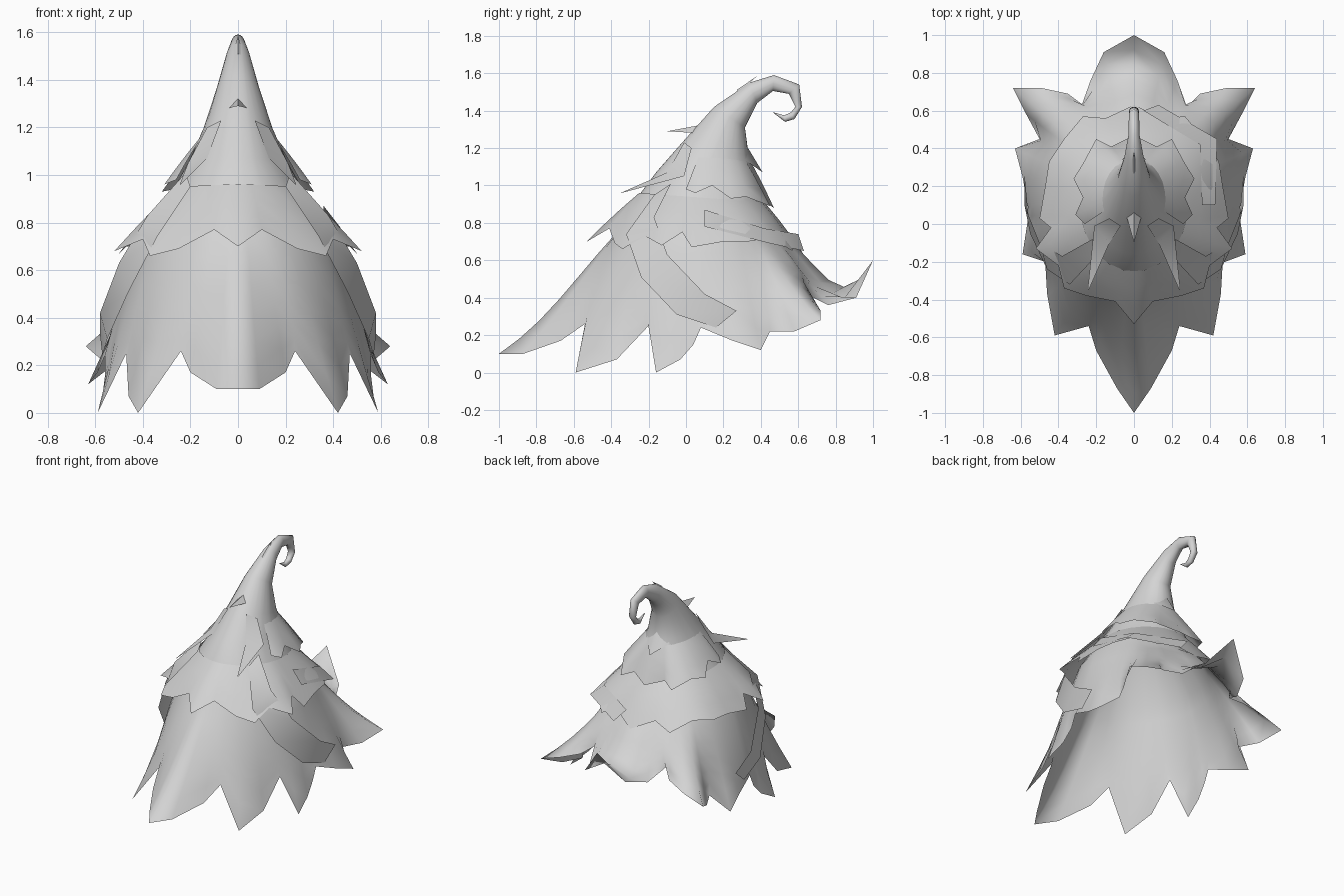
import bpy, bmesh, math
from mathutils import Vector

if "Cube" in bpy.data.objects:
    bpy.data.objects.remove(bpy.data.objects["Cube"])

grey = bpy.data.materials.new("light_grey")
grey.diffuse_color = (0.66, 0.66, 0.66, 1)
grey.use_nodes = True
grey.node_tree.nodes["Principled BSDF"].inputs["Base Color"].default_value = grey.diffuse_color


def finish(name, bm, angle=75):
    bmesh.ops.remove_doubles(bm, verts=bm.verts, dist=0.0005)
    bmesh.ops.recalc_face_normals(bm, faces=bm.faces)
    me = bpy.data.meshes.new(name)
    bm.to_mesh(me)
    bm.free()
    me.materials.append(grey)
    ob = bpy.data.objects.new(name, me)
    bpy.context.collection.objects.link(ob)
    bpy.ops.object.select_all(action='DESELECT')
    ob.select_set(True)
    bpy.context.view_layer.objects.active = ob
    bpy.ops.object.shade_smooth_by_angle(angle=math.radians(angle))
    return ob


def grid(bm, rows, closed):
    vs = [[bm.verts.new(p) for p in r] for r in rows]
    n = len(rows[0])
    for a, b in zip(vs, vs[1:]):
        for i in range(n if closed else n - 1):
            j = (i + 1) % n
            bm.faces.new((a[i], a[j], b[j], b[i]))


def mirrored(half, closed):
    """Complete a rim given from front to back centre."""
    other = half[-2:0:-1] if closed else half[-2::-1]
    return half + [(-p[0],) + tuple(p[1:]) for p in other]


def ring(station, angles):
    """Tilted ellipse: front y, z, back y, z, half width."""
    yf, zf, yb, zb, w = station
    out = []
    for a in angles:
        t = (1 - math.cos(a)) / 2
        out.append(Vector((w * math.sin(a), yf + (yb - yf) * t, zf + (zb - zf) * t)))
    return out


def softened(pts, passes):
    """Average out the teeth, keeping the front and back centres."""
    n = len(pts)
    fixed = (0, n // 2)
    for _ in range(passes):
        pts = [p if i in fixed else p * 0.5 + (pts[i - 1] + pts[(i + 1) % n]) * 0.25
               for i, p in enumerate(pts)]
    return pts


def draped(name, stations, half, cy, bulge, steps, closed=True, passes=0, angle=75):
    """Rings lofted downwards into a jagged rim; fourth rim value is a sag."""
    rim = mirrored(half, closed)
    angles = [math.atan2(p[0], -(p[1] - cy)) for p in rim]
    rows = [ring(s, angles) for s in stations]
    top = rows[-1]
    tips = [Vector(p[:3]) for p in rim]
    soft = softened(tips, passes)
    for k in range(1, steps + 1):
        t = k / steps
        row = []
        for a, tip, smooth, p in zip(top, tips, soft, rim):
            sag = p[3] if len(p) > 3 else 0
            q = a.lerp(tip if sag else smooth.lerp(tip, t ** 2), t)
            s = math.sin(math.pi * t)
            out = Vector((q.x, q.y - cy, 0)).normalized()
            # sagging columns first swell, then dip towards the tip
            dip = math.sin(math.pi * t ** 1.5)
            q += out * bulge * s * (0 if sag else 1) - Vector((0, 0, sag * dip))
            row.append(q)
        rows.append(row)
    bm = bmesh.new()
    grid(bm, rows, closed)
    return finish(name, bm, angle)


# Curled spire and flared skirt in one shell, tip first
body = [
    (0.465, 1.39, 0.466, 1.392, 0.002), (0.53, 1.34, 0.525, 1.375, 0.014),
    (0.58, 1.355, 0.56, 1.39, 0.02), (0.62, 1.42, 0.585, 1.42, 0.025),
    (0.605, 1.54, 0.55, 1.49, 0.027), (0.47, 1.59, 0.465, 1.505, 0.03),
    (0.34, 1.55, 0.38, 1.44, 0.05), (0.15, 1.42, 0.315, 1.31, 0.088),
    (-0.02, 1.23, 0.335, 1.16, 0.145), (-0.16, 1.07, 0.37, 1.05, 0.205),
    (-0.25, 0.95, 0.42, 0.90, 0.28), (-0.36, 0.76, 0.53, 0.71, 0.405)]
skirt_rim = [
    (0, -1, 0.1, 0.045), (0.09, -0.87, 0.1, 0.015), (0.2, -0.67, 0.17, 0.001),
    (0.24, -0.54, 0.26), (0.42, -0.59, 0.0), (0.46, -0.37, 0.07),
    (0.47, -0.2, 0.25), (0.59, -0.16, 0.0), (0.57, -0.03, 0.07),
    (0.56, 0.04, 0.15), (0.56, 0.08, 0.24), (0.59, 0.25, 0.17),
    (0.63, 0.4, 0.12), (0.5, 0.45, 0.22), (0.57, 0.58, 0.22),
    (0.64, 0.72, 0.28), (0.49, 0.72, 0.33), (0.35, 0.69, 0.38),
    (0.28, 0.62, 0.43), (0.23, 0.76, 0.36, 0.01), (0.16, 0.91, 0.4, 0.08),
    (0, 1, 0.6, 0.18)]
draped("roof_shell", body, skirt_rim, 0.08, 0.012, 6, passes=5, angle=110)

# Lower jagged collar
lower_rim = [
    (0, -0.53, 0.70), (0.1, -0.41, 0.77), (0.25, -0.38, 0.69),
    (0.37, -0.34, 0.66), (0.4, -0.22, 0.73), (0.52, -0.13, 0.68),
    (0.44, -0.02, 0.75), (0.5, 0.03, 0.67), (0.47, 0.2, 0.70),
    (0.45, 0.33, 0.70), (0.37, 0.45, 0.72), (0.27, 0.57, 0.65),
    (0.15, 0.56, 0.70), (0, 0.63, 0.63)]
draped("lower_collar", [(-0.25, 0.96, 0.42, 0.91, 0.28)], lower_rim, 0.08, 0.008, 3)

# Upper jagged collar, wrapping the sides and back only
upper_rim = [
    (0.26, 0.0, 0.98), (0.31, 0.05, 0.96), (0.27, 0.14, 1.0),
    (0.32, 0.24, 0.93), (0.27, 0.32, 0.94), (0.2, 0.45, 0.89),
    (0.12, 0.41, 0.92), (0, 0.47, 0.88)]
draped("upper_collar", [(-0.06, 1.17, 0.345, 1.13, 0.165)], upper_rim, 0.1, 0.003, 3,
       closed=False)


def strip(name, pairs, side=1):
    bm = bmesh.new()
    grid(bm, [[(p[0] * side, p[1], p[2]) for p in pr] for pr in pairs], False)
    return finish(name, bm)


# Hanging bands and narrow pointed leaves on both sides
band = [[(0.2, -0.17, 0.95), (0.22, -0.08, 1.01)],
        [(0.34, -0.32, 0.74), (0.38, -0.17, 0.83)],
        [(0.46, -0.24, 0.51), (0.5, -0.1, 0.63)],
        [(0.55, -0.05, 0.31), (0.58, 0.1, 0.42)],
        [(0.57, 0.16, 0.24), (0.58, 0.27, 0.33)]]
point = [[(0.07, -0.01, 1.23), (0.13, 0.03, 1.2)],
         [(0.13, -0.1, 1.07), (0.21, -0.01, 1.05)],
         [(0.24, -0.35, 0.96), (0.245, -0.345, 0.96)]]
for label, s in (("right", 1), ("left", -1)):
    strip(label + "_hanging_band", band, s)
    strip(label + "_front_leaf", point, s)

# Single loose band around the back right
strip("back_band", [[(0.05, 0.6, 0.74), (0.13, 0.63, 0.65)],
                    [(0.35, 0.42, 0.77), (0.44, 0.45, 0.69)],
                    [(0.36, 0.1, 0.87), (0.43, 0.1, 0.78)]])


def leaf(name, base, half_width, drop, tip):
    """Folded pointed leaf across the middle plane."""
    bm = bmesh.new()
    b = Vector(base)
    side = Vector((half_width, drop[0], drop[1]))
    r, l = b + side, b + Vector((-side.x, side.y, side.z))
    v = [bm.verts.new(p) for p in (b, r, Vector(tip), l)]
    bm.faces.new((v[0], v[1], v[2]))
    bm.faces.new((v[0], v[2], v[3]))
    return finish(name, bm)


# Small leaves on the spire
leaf("front_spire_leaf", (0, 0.06, 1.32), 0.045, (0.0, -0.04), (0, -0.1, 1.29))
leaf("back_spire_leaf", (0, 0.32, 1.22), 0.09, (-0.01, -0.08), (0, 0.41, 1.07))
leaf("crown_leaf", (0, 0.27, 1.51), 0.025, (0.02, -0.01), (0, 0.38, 1.585))
